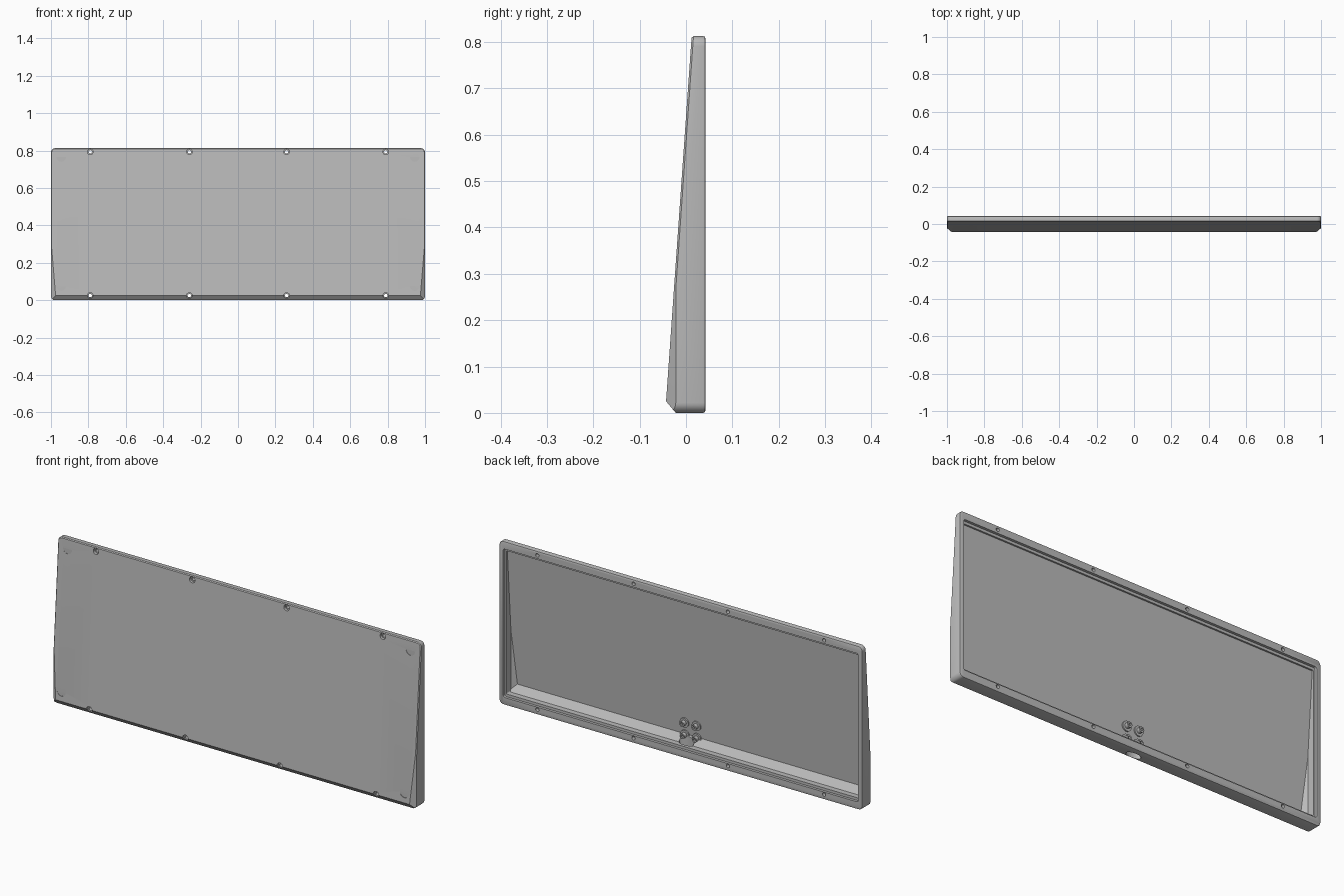
import bpy, bmesh, math
from mathutils import Vector, Matrix

if "Cube" in bpy.data.objects:
    bpy.data.objects.remove(bpy.data.objects["Cube"], do_unlink=True)

W, H, BACK = 1.0, 0.813, 0.042
SLOPE_POINT = Vector((0, -0.043, 0.025))
SLOPE_NORMAL = Vector((0, -0.785, 0.055)).normalized()

grey = bpy.data.materials.new("case_grey")
grey.use_nodes = True
grey.diffuse_color = (0.5, 0.5, 0.5, 1)
grey.node_tree.nodes["Principled BSDF"].inputs["Base Color"].default_value = (0.5, 0.5, 0.5, 1)


def finish(name, bm):
    bmesh.ops.recalc_face_normals(bm, faces=bm.faces)
    mesh = bpy.data.meshes.new(name)
    bm.to_mesh(mesh)
    bm.free()
    mesh.materials.append(grey)
    obj = bpy.data.objects.new(name, mesh)
    bpy.context.collection.objects.link(obj)
    return obj


def rounded_prism(bm, ix, iz, radius, y0, y1, steps=6):
    """Rounded rectangle in x and z, extruded along y."""
    verts = []
    centres = [(W - ix - radius, H - iz - radius), (-W + ix + radius, H - iz - radius),
               (-W + ix + radius, iz + radius), (W - ix - radius, iz + radius)]
    for q, (cx, cz) in enumerate(centres):
        for s in range(steps + 1):
            a = math.pi / 2 * (q + s / steps)
            verts.append(bm.verts.new((cx + radius * math.cos(a), y0, cz + radius * math.sin(a))))
    face = bm.faces.new(verts)
    out = bmesh.ops.extrude_face_region(bm, geom=[face])
    moved = [g for g in out["geom"] if isinstance(g, bmesh.types.BMVert)]
    bmesh.ops.translate(bm, verts=moved, vec=(0, y1 - y0, 0))


def slice_off(bm, point, normal, depth):
    """Cut away everything beyond a plane sunk by depth, and cap the cut."""
    n = Vector(normal).normalized()
    bmesh.ops.bisect_plane(bm, geom=bm.verts[:] + bm.edges[:] + bm.faces[:], dist=1e-6,
                           plane_co=Vector(point) - n * depth, plane_no=n, clear_outer=True)
    bmesh.ops.holes_fill(bm, edges=[e for e in bm.edges if e.is_boundary], sides=0)


def wedge(bm, panel, side, bottom):
    """Sloped front with slanted side and bottom flanks."""
    slice_off(bm, SLOPE_POINT, SLOPE_NORMAL, panel)
    slice_off(bm, (0, -0.022, 0), (0, -0.025, -0.021), bottom)
    for s in (1, -1):
        slice_off(bm, (s * W, -0.022, 0), (s * 0.021, -0.025, 0), side)


def cylinder(name, loc, direction, radius, length, sides=24, stretch=1):
    bm = bmesh.new()
    rot = Vector(direction).to_track_quat('Z', 'Y').to_matrix().to_4x4()
    bmesh.ops.create_cone(bm, cap_ends=True, segments=sides, radius1=radius, radius2=radius,
                          depth=length, matrix=Matrix.Translation(loc) @ Matrix.Diagonal((stretch, 1, 1, 1)) @ rot)
    # keep a stretched cutter centred on its own location
    if stretch != 1:
        assert abs(loc[0]) < 1
    return finish(name, bm)


def carve(target, cutter):
    mod = target.modifiers.new("cut", 'BOOLEAN')
    mod.operation, mod.solver, mod.object = 'DIFFERENCE', 'EXACT', cutter
    bpy.context.view_layer.objects.active = target
    bpy.ops.object.modifier_apply(modifier=mod.name)
    bpy.data.objects.remove(cutter, do_unlink=True)


def smooth(obj):
    bpy.ops.object.select_all(action='DESELECT')
    obj.select_set(True)
    bpy.context.view_layer.objects.active = obj
    bpy.ops.object.shade_smooth_by_angle(angle=math.radians(30))


def slope_y(z):
    return SLOPE_POINT.y + (z - SLOPE_POINT.z) * 0.055 / 0.785


# Outer body, with small bevels around the back rim and the front panel
bm = bmesh.new()
rounded_prism(bm, 0, 0, 0.022, -0.06, BACK)
wedge(bm, 0, 0, 0)
bmesh.ops.remove_doubles(bm, verts=bm.verts, dist=1e-5)
bmesh.ops.recalc_face_normals(bm, faces=bm.faces)
rim = [e for e in bm.edges if all(v.co.y > BACK - 1e-4 for v in e.verts)]
bmesh.ops.bevel(bm, geom=rim, offset=0.005, segments=2, profile=0.5, affect='EDGES')
panel = max((f for f in bm.faces if f.normal.y < -0.9), key=lambda f: f.calc_area())
upper = [e for e in panel.edges if all(v.co.z > 0.3 for v in e.verts)]
bmesh.ops.bevel(bm, geom=upper, offset=0.004, segments=1, affect='EDGES')
case = finish("tray_case", bm)

# Inner cavity and the stepped opening behind the rim
bm = bmesh.new()
rounded_prism(bm, 0.03, 0.05, 0.006, -0.06, 0.06)
wedge(bm, 0.012, 0.03, 0.05)
carve(case, finish("cavity_cutter", bm))
bm = bmesh.new()
rounded_prism(bm, 0.022, 0.037, 0.01, 0.029, 0.06)
carve(case, finish("opening_cutter", bm))

# Screw holes with wider front seats
for x in (-0.79, -0.26, 0.26, 0.79):
    for z in (0.025, 0.793):
        carve(case, cylinder("screw_cutter", (x, 0, z), (0, 1, 0), 0.009, 0.2, 16))
        carve(case, cylinder("seat_cutter", (x, slope_y(z) - 0.038, z), (0, 1, 0), 0.015, 0.1, 20))

# Shallow round foot recesses at the front corners
for x in (-0.945, 0.945):
    for z in (0.075, 0.765):
        carve(case, cylinder("foot_cutter", (x, slope_y(z) - 0.01, z), (0, 1, 0), 0.025, 0.02))

# Oval cable port through the bottom wall
carve(case, cylinder("port_cutter", (0, -0.004, 0.03), (0, 0, 1), 0.018, 0.14, 24, 2.2))
smooth(case)

# Flanged standoffs inside the case
for i, x in enumerate((-0.043, 0.023)):
    for j, z in enumerate((0.08, 0.142)):
        base = slope_y(z) + 0.012
        for part, radius, length in (("flange", 0.024, 0.008), ("post", 0.013, 0.026)):
            peg = cylinder(f"standoff_{part}_{i}_{j}", (x, base - 0.002 + length / 2, z),
                           -SLOPE_NORMAL, radius, length)
            if part == "post":
                carve(peg, cylinder("bore_cutter", (x, base + 0.026, z), -SLOPE_NORMAL, 0.006, 0.03, 12))
            smooth(peg)
